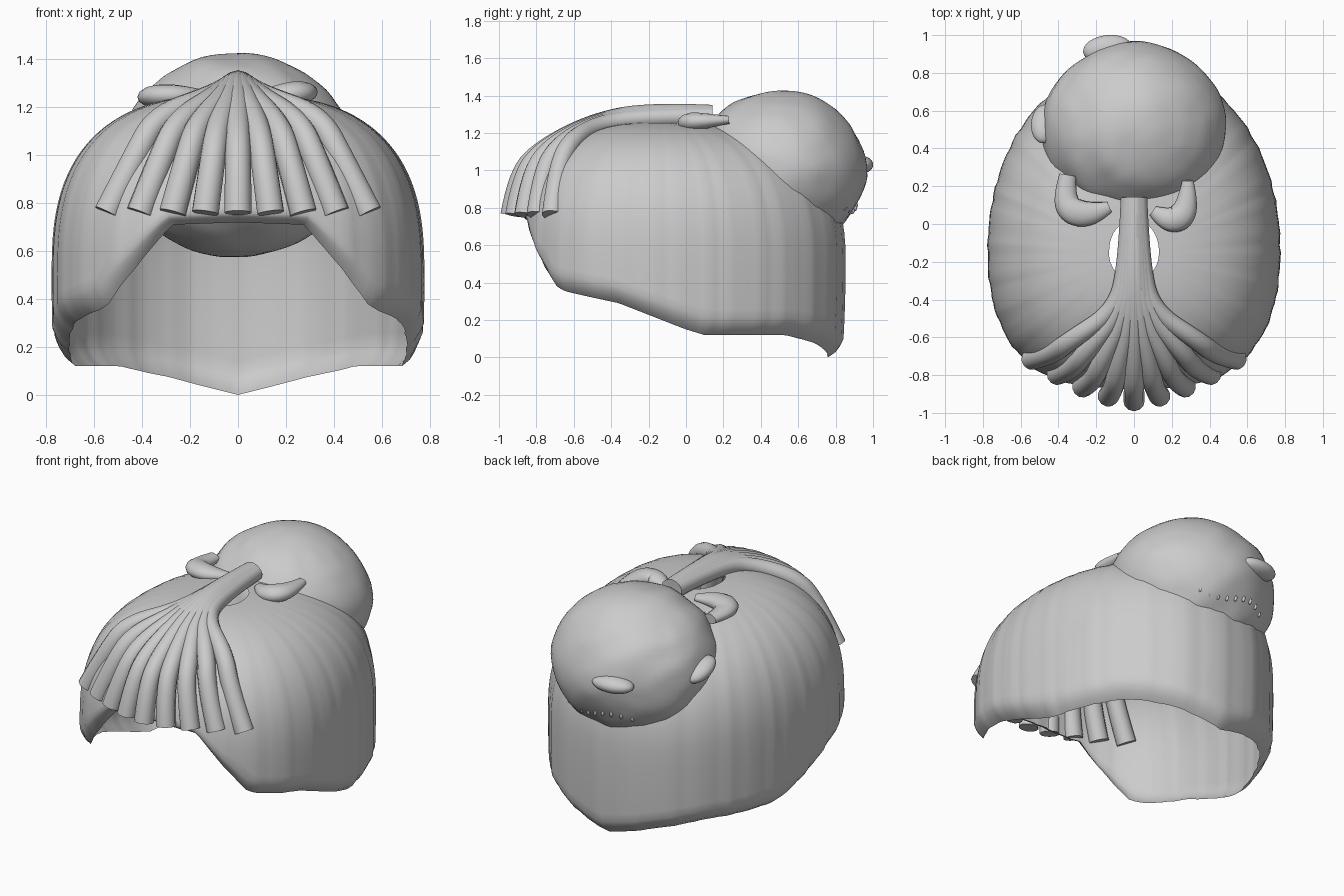
import bpy, bmesh, math
from mathutils import Vector, noise, Euler

if "Cube" in bpy.data.objects:
    bpy.data.objects.remove(bpy.data.objects["Cube"])

CY = -0.15


def make_object(name, bm):
    bmesh.ops.recalc_face_normals(bm, faces=bm.faces[:])
    me = bpy.data.meshes.new(name)
    bm.to_mesh(me)
    bm.free()
    for p in me.polygons:
        p.use_smooth = True
    ob = bpy.data.objects.new(name, me)
    bpy.context.collection.objects.link(ob)
    return ob


def interp(table, x):
    for (x0, y0), (x1, y1) in zip(table, table[1:]):
        if x <= x1:
            return y0 + (y1 - y0) * (x - x0) / (x1 - x0)
    return table[-1][1]


def tube(name, pts, radii, flat=1.0):
    """Tapered smooth tube along a path, optionally flattened in z."""
    zc = sum(p[2] for p in pts) / len(pts)
    cu = bpy.data.curves.new(name + "_path", 'CURVE')
    cu.dimensions = '3D'
    cu.bevel_depth = 1.0
    cu.bevel_resolution = 4
    cu.use_fill_caps = True
    cu.resolution_u = 6
    sp = cu.splines.new('NURBS')
    sp.points.add(len(pts) - 1)
    for q, p, r in zip(sp.points, pts, radii):
        q.co = (p[0], p[1], (p[2] - zc) / flat, 1)
        q.radius = r
    sp.order_u = 3
    sp.use_endpoint_u = True
    tmp = bpy.data.objects.new(name + "_path", cu)
    bpy.context.collection.objects.link(tmp)
    bpy.context.view_layer.update()
    dg = bpy.context.evaluated_depsgraph_get()
    me = bpy.data.meshes.new_from_object(tmp.evaluated_get(dg))
    bpy.data.objects.remove(tmp)
    for v in me.vertices:
        v.co.z = v.co.z * flat + zc
    me.name = name
    ob = bpy.data.objects.new(name, me)
    bpy.context.collection.objects.link(ob)
    bpy.ops.object.select_all(action='DESELECT')
    ob.select_set(True)
    bpy.context.view_layer.objects.active = ob
    bpy.ops.object.shade_smooth_by_angle(angle=math.radians(50))
    return ob


def blob(name, loc, size, rot=(0, 0, 0), bump=0.0, seg=32):
    bm = bmesh.new()
    bmesh.ops.create_uvsphere(bm, u_segments=seg, v_segments=seg // 2, radius=1)
    m = Euler(rot).to_matrix()
    for v in bm.verts:
        d = v.co.copy()
        # soft twisted locks
        k = 1 + bump * (noise.noise(Vector((d.x * 1.5, d.y * 1.5, d.z * 3 + d.x * 2)))
                        + 0.25 * noise.noise(d * 5))
        v.co = m @ Vector((d.x * size[0], d.y * size[1], d.z * size[2])) * k + Vector(loc)
    return make_object(name, bm)


# Hair cap: open shell with top hole, shaped rim and turned-in lip
RIM = [(0, .72), (23, .71), (45, .38), (49, .355), (73, .29), (102, .15), (110, .12),
       (144, .12), (161, .075), (180, .0)]
LIP = [(0, .04), (23, .04), (45, .09), (180, .09)]
INSET = [(0, .08), (25, .07), (45, .06), (75, .09), (180, .08)]
N, ROWS, P, DOME = 144, 30, 2.65, 0.755
A0 = math.asin(0.17 ** (P / 2))


def cap_point(th, f, z):
    s, c = math.sin(th), math.cos(th)
    b = 0.74 if c > 0 else 1.0
    n = 2.1 + 0.5 * max(0, c) ** 0.5
    r = ((abs(s) / 0.775) ** n + (abs(c) / b) ** n) ** (-1 / n)
    fold = 0.003 * math.sin(31 * th + 2 * math.sin(3 * th)) + 0.0025 * math.sin(53 * th)
    r *= f * (1 + fold)
    return (r * s, CY - r * c, z)


bm = bmesh.new()
cols = []
for i in range(N):
    th = 2 * math.pi * i / N
    deg = math.degrees(th)
    deg = min(deg, 360 - deg)
    zr, h, inset = interp(RIM, deg), interp(LIP, deg), interp(INSET, deg)
    zo = zr + h
    if zo < 0.5:
        end = math.pi / 2 + (0.5 - zo) / DOME
    else:
        end = math.acos(((zo - 0.5) / DOME) ** (P / 2))
    col = []
    for j in range(ROWS + 1):
        a = A0 + (end - A0) * j / ROWS
        if a < math.pi / 2:
            f, z = math.sin(a) ** (2 / P), 0.5 + DOME * math.cos(a) ** (2 / P)
        else:
            f, z = 1 - 0.04 * (a - math.pi / 2) ** 2, 0.5 - (a - math.pi / 2) * DOME
        col.append(bm.verts.new(cap_point(th, f, z)))
    for k, q in ((0.2, 0.65), (0.5, 0.3), (1.0, 0.0)):
        col.append(bm.verts.new(cap_point(th, f * (1 - k * inset), zr + h * q)))
    cols.append(col)
for i in range(N):
    a, b = cols[i], cols[(i + 1) % N]
    for j in range(len(a) - 1):
        bm.faces.new((a[j], a[j + 1], b[j + 1], b[j]))
make_object("hair_cap", bm)

# Fringe: nine strands fanning from one bundle
CENTRE = [(0, .14, 1.30), (0, -.2, 1.315), (0, -.5, 1.26), (0, -.78, 1.11), (0, -.90, .97), (0, -.935, .76)]
OUTER = [(.02, .14, 1.29), (.035, -.22, 1.285), (.10, -.46, 1.25), (.34, -.62, 1.16), (.43, -.69, .99), (.545, -.715, .76)]
RADII = [.05, .05, .047, .052, .054, .057]
for k in range(-4, 5):
    s = abs(k) / 4
    sign = 1 if k >= 0 else -1
    w = s ** 1.6
    path = [(sign * o[0] * s, c[1] + (o[1] - c[1]) * w, c[2] + (o[2] - c[2]) * w)
            for c, o in zip(CENTRE, OUTER)]
    tube(f"fringe_strand_{k + 5}", path, RADII)

# Bun at the back
blob("hair_bun", (0, .5, 1.0), (.487, .46, .425), bump=0.03, seg=80)

# Flattened loops either side of the bundle
tube("tie_loop_left", [(-.35, .26, 1.24), (-.37, .14, 1.24), (-.33, .06, 1.25), (-.22, .05, 1.25), (-.13, .09, 1.25)],
     [.045, .06, .075, .065, .03], 0.65)
tube("tie_loop_right", [(.285, .23, 1.27), (.285, .12, 1.265), (.25, .03, 1.26), (.17, .02, 1.25), (.10, .07, 1.25)],
     [.03, .055, .075, .065, .03], 0.7)

# Lumps poking out of the bun
blob("bun_lump_back", (-.14, .925, 1.03), (.13, .075, .05), (0, 0, .12))
blob("bun_lump_side", (-.475, .53, 1.06), (.07, .11, .048), (-.4, 0, -.1))

# Row of tiny comb teeth low on the bun
for i in range(9):
    x = -.22 + i * .055
    z = .80 + .02 * math.sin(i * .8)
    y = .495 + .46 * math.sqrt(max(0, 1 - (x / .487) ** 2 - ((z - 1) / .425) ** 2))
    blob(f"comb_tooth_{i + 1}", (x, y, z), (.008, .015, .018), seg=10)
